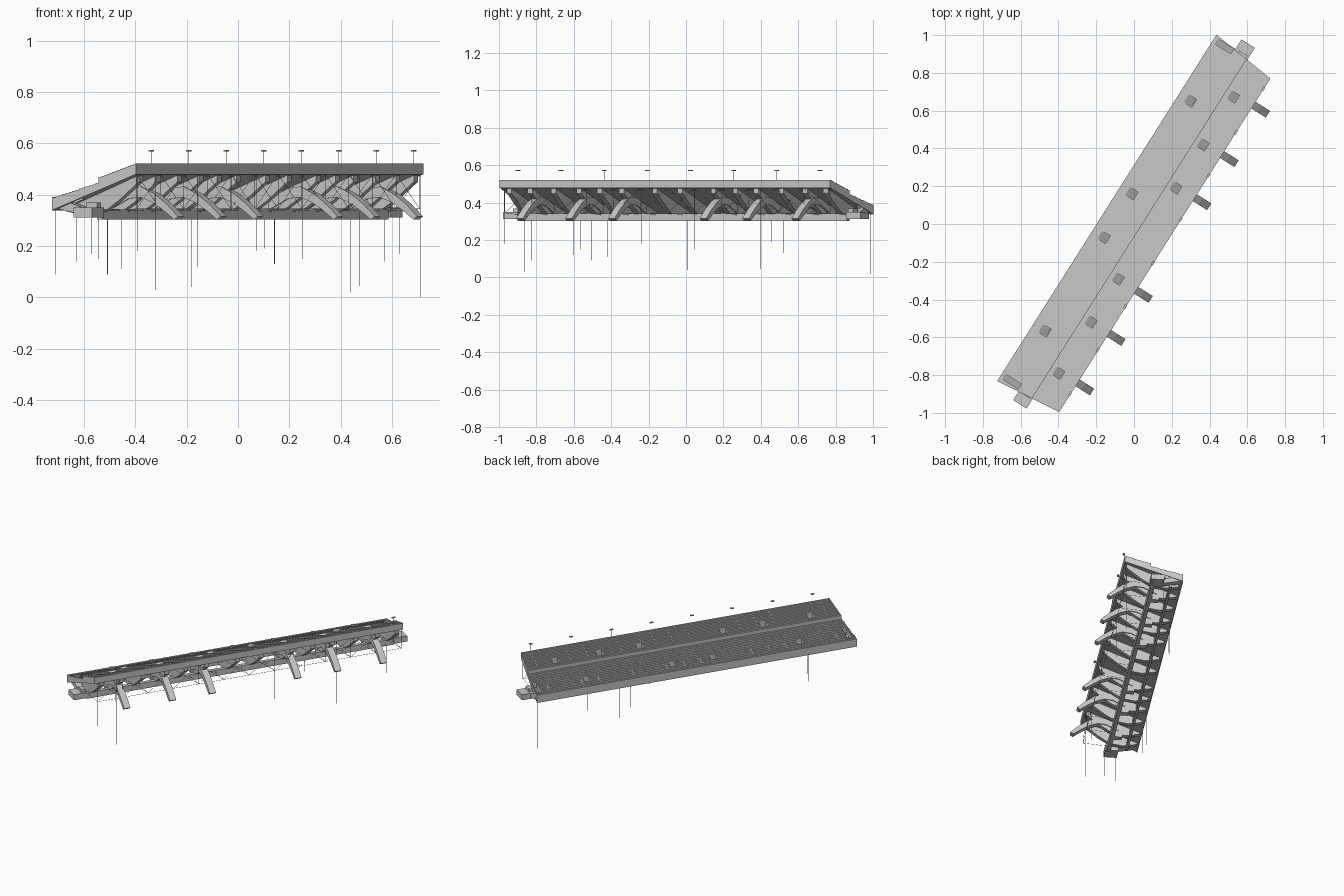
import bpy, bmesh
from mathutils import Vector

cube = bpy.data.objects.get("Cube")
if cube:
    bpy.data.objects.remove(cube)

# One pale concrete grey for the whole stand
concrete = bpy.data.materials.new("pale concrete")
concrete.use_nodes = True
concrete.diffuse_color = (.58, .58, .58, 1)
concrete.node_tree.nodes["Principled BSDF"].inputs["Base Color"].default_value = (.58, .58, .58, 1)

# Stand frame: u runs along the stand, v from the front row to the rear
U, V = Vector((.535, .845, 0)), Vector((.845, -.535, 0))
LOW, MID, HIGH = -.166, .037, .197
LOW_TOP, MID_LOW, MID_HIGH, HIGH_TOP = .385, .445, .465, .52
TIERS = [(LOW, LOW_TOP, MID, MID_LOW), (MID, MID_HIGH, HIGH, HIGH_TOP)]
ROWS = 14
ARMS = [s * u for u in (.29, .56, .87) for s in (-1, 1)]


def place(u, v, z):
    return U * u + V * v + Vector((0, 0, z))


def far_end(v):
    return 1.08 - .12 * (v - LOW)


def near_end(v):
    return -1.09 + .1 * (v - LOW)


def finish(name, bm):
    bmesh.ops.recalc_face_normals(bm, faces=bm.faces)
    mesh = bpy.data.meshes.new(name)
    mesh.materials.append(concrete)
    bm.to_mesh(mesh)
    bm.free()
    obj = bpy.data.objects.new(name, mesh)
    bpy.context.collection.objects.link(obj)
    return obj


def extrude(bm, profile, u0, u1):
    """Sweep a (v, z) outline along the stand; the ends may be functions of v."""
    ends = []
    for u in (u0, u1):
        ends.append([bm.verts.new(place(u(v) if callable(u) else u, v, z)) for v, z in profile])
    a, b = ends
    bm.faces.new(a)
    bm.faces.new(b[::-1])
    for i in range(len(a)):
        j = (i + 1) % len(a)
        bm.faces.new((a[i], a[j], b[j], b[i]))


def box(bm, u0, u1, v0, v1, z0, z1):
    extrude(bm, [(v0, z0), (v1, z0), (v1, z1), (v0, z1)], u0, u1)


def rod(bm, a, b, r=.0011):
    a, b = place(*a), place(*b)
    d = b - a
    made = bmesh.ops.create_cone(bm, cap_ends=True, segments=4, radius1=r, radius2=r, depth=d.length)
    rot = d.to_track_quat('Z', 'Y')
    for vert in made["verts"]:
        vert.co = rot @ vert.co + (a + b) / 2


def steps(v0, z0, v1, z1, n):
    """Sawtooth line of risers and treads."""
    dv, dz = (v1 - v0) / n, (z1 - z0) / n
    pts = []
    for i in range(n):
        pts += [(v0 + dv * i, z0 + dz * (i + 1)), (v0 + dv * (i + 1), z0 + dz * (i + 1))]
    return pts


def deck_z(v):
    v0, z0, v1, z1 = TIERS[0] if v < MID else TIERS[1]
    return z0 + (z1 - z0) * (v - v0) / (v1 - v0)


# Two tiers of stepped seating on one sloping slab
bm = bmesh.new()
outline = [(LOW, .34)]
for tier in TIERS:
    outline += steps(*tier, ROWS)
outline += [(HIGH, .48), (MID, .418)]
extrude(bm, outline, near_end, far_end)
deck = finish("seating_deck", bm)

# Entrances and end ramps sunk into the deck, floors falling to the rear
bm = bmesh.new()
upper = (.85, .55, .28, -.29, -.56, -.88)
lower = (.71, .13, -.145, -.73)
for u, v in [(u, .058) for u in upper] + [(u, -.122) for u in lower]:
    z = deck_z(v) + .003
    extrude(bm, [(v, z), (v + .05, z - .025), (v + .05, z + .06), (v, z + .06)], u - .024, u + .024)
for s in (-1, 1):
    extrude(bm, [(-.145, .386), (-.05, .352), (-.05, .45), (-.145, .45)], s * 1.035, s * 1.066)
cutter = finish("deck_cutter", bm)
cutter.hide_render = True
cut = deck.modifiers.new("openings", 'BOOLEAN')
cut.operation = 'DIFFERENCE'
cut.solver = 'EXACT'
cut.object = cutter
bpy.context.view_layer.update()
opened = bpy.data.meshes.new_from_object(deck.evaluated_get(bpy.context.evaluated_depsgraph_get()))
deck.modifiers.clear()
deck.data = opened
bpy.data.objects.remove(cutter)

# Front, middle and rear parapets
bm = bmesh.new()
for v, z0, z1 in ((LOW - .001, .338, .391), (MID - .002, .43, .469), (HIGH - .003, .478, .522)):
    extrude(bm, [(v, z0), (v + .004, z0), (v + .004, z1), (v, z1)], near_end, far_end)
finish("parapets", bm)

# Stepped aisles
bm = bmesh.new()
for v0, z0, v1, z1 in TIERS:
    for i in range(18):
        u = -.98 + i * 1.96 / 17
        if any(abs(u - e) < .032 for e in upper + lower):
            continue
        line = steps(v0 + .008, z0 + .003, v1 - .01, z1 + .001, ROWS * 2)
        extrude(bm, [(v0 + .008, z0 - .01)] + line + [(v1 - .01, z1 - .012)], u - .006, u + .006)
finish("aisle_steps", bm)

# Raking frames under the deck
bm = bmesh.new()
raker = [(-.15, .35), (-.15, .335), (-.06, .318), (.02, .33), (.09, .375), (.186, .45), (.186, .479), (MID, .42)]
for u in ARMS + [s * k for k in (.08, .43, .72, 1.0) for s in (-1, 1)]:
    extrude(bm, raker, u - .015, u + .015)
finish("raking_frames", bm)

# Rear arms reaching down beyond the back edge
bm = bmesh.new()
top = [(-.03, .385), (.06, .425), (.115, .432), (.18, .403), (.235, .364), (.288, .316)]
under = [(.27, .303), (.222, .338), (.17, .37), (.115, .39), (.06, .385), (-.03, .34)]
for u in ARMS:
    extrude(bm, top + under, u - .021, u + .021)
finish("rear_arms", bm)

# Long beams, with short piers below the frames
bm = bmesh.new()
box(bm, -1.04, 1.04, .01, .035, .303, .343)
box(bm, -1.04, 1.04, -.1, -.085, .315, .345)
for u in ARMS:
    box(bm, u - .02, u + .02, -.04, .01, .303, .345)
finish("long_beams", bm)

# End landings with their sloping ramps
bm = bmesh.new()
for s in (-1, 1):
    box(bm, s * 1.04, s * 1.13, -.042, .042, .312, .35)
    box(bm, s * 1.045, s * 1.075, -.02, .03, .35, .37)
    extrude(bm, [(-.15, .385), (-.145, .385), (-.042, .35), (-.042, .322), (-.15, .345)], s * 1.03, s * 1.07)
finish("end_landings", bm)

# Rear lattice of thin rods
bm = bmesh.new()
BAYS = 12
for i in range(BAYS + 1):
    u = -1.03 + 2.06 * i / BAYS
    rod(bm, (u, .185, .345), (u, .185, .48))
    rod(bm, (u, .02, .335), (u, .185, .345))
    if i < BAYS:
        n = u + 2.06 / BAYS
        rod(bm, (u, .185, .345), (n, .185, .345))
        rod(bm, (u, .185, .345), (n, .185, .48))
        rod(bm, (u, .185, .48), (n, .185, .345))
finish("rear_lattice", bm)

# Slender ground posts of uneven length
bm = bmesh.new()
rear = [(1.03, 0), (.588, .045), (.17, .15), (-.16, .18), (-.59, .12), (-.9, .03), (-1.03, .18)]
front = [(1.07, .02), (.515, .13), (.44, .19), (-.09, .04), (-.595, .11), (-.7, .09), (-.765, .15), (-1.08, .09)]
for row, v, top_z in ((rear, .188, .48), (front, -.158, .345)):
    for u, z in row:
        rod(bm, (u, v, z), (u, v, top_z))
for s in (-1, 1):
    rod(bm, (s * 1.12, -.035, .14), (s * 1.12, -.035, .32))
    rod(bm, (s * 1.12, .035, .17), (s * 1.12, .035, .32))
finish("ground_posts", bm)

# Lamps above the rear edge
bm = bmesh.new()
for i in range(8):
    u, v = -.94 + i * .273, .195
    rod(bm, (u, v, .515), (u, v, .57), .0005)
    box(bm, u - .011, u + .011, v - .006, v + .006, .569, .574)
finish("rear_lamps", bm)
